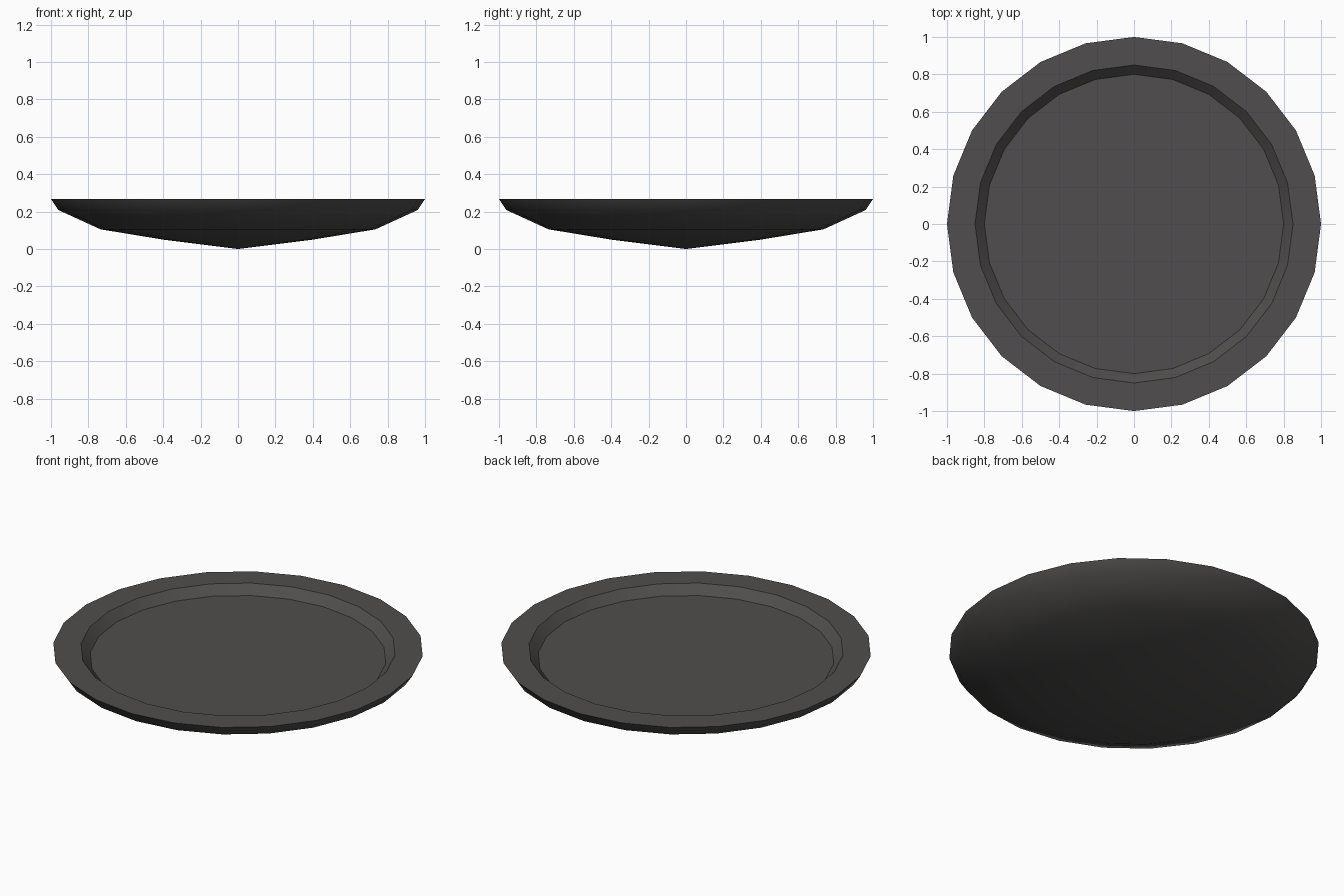
import bpy, bmesh, math

if "Cube" in bpy.data.objects:
    bpy.data.objects.remove(bpy.data.objects["Cube"])

SEGMENTS = 24

# dark grey material
grey = bpy.data.materials.new("dark grey")
grey.diffuse_color = (0.08, 0.076, 0.074, 1.0)
grey.use_nodes = True
grey.node_tree.nodes["Principled BSDF"].inputs["Base Color"].default_value = grey.diffuse_color

# profile (radius, height) from the bottom tip, round the rim, to the recessed floor
profile = [(0.40, 0.05), (0.735, 0.105), (0.96, 0.208), (1.0, 0.268),
           (0.85, 0.268), (0.80, 0.217)]

bm = bmesh.new()
rings = []
for r, z in profile:
    rings.append([bm.verts.new((r * math.cos(2 * math.pi * i / SEGMENTS),
                                r * math.sin(2 * math.pi * i / SEGMENTS), z))
                  for i in range(SEGMENTS)])

# underside fan to the tip
tip = bm.verts.new((0, 0, 0))
for i in range(SEGMENTS):
    bm.faces.new((tip, rings[0][(i + 1) % SEGMENTS], rings[0][i]))

# shell, rim and inner wall
for a, b in zip(rings, rings[1:]):
    for i in range(SEGMENTS):
        j = (i + 1) % SEGMENTS
        bm.faces.new((a[i], a[j], b[j], b[i]))

# recessed floor
bm.faces.new(rings[-1])
bmesh.ops.recalc_face_normals(bm, faces=bm.faces[:])

mesh = bpy.data.meshes.new("dish")
bm.to_mesh(mesh)
bm.free()
mesh.materials.append(grey)
dish = bpy.data.objects.new("dish", mesh)
bpy.context.collection.objects.link(dish)

# smooth underside, crisp rim and floor edges
bpy.context.view_layer.objects.active = dish
dish.select_set(True)
bpy.ops.object.shade_smooth_by_angle(angle=math.radians(35))
